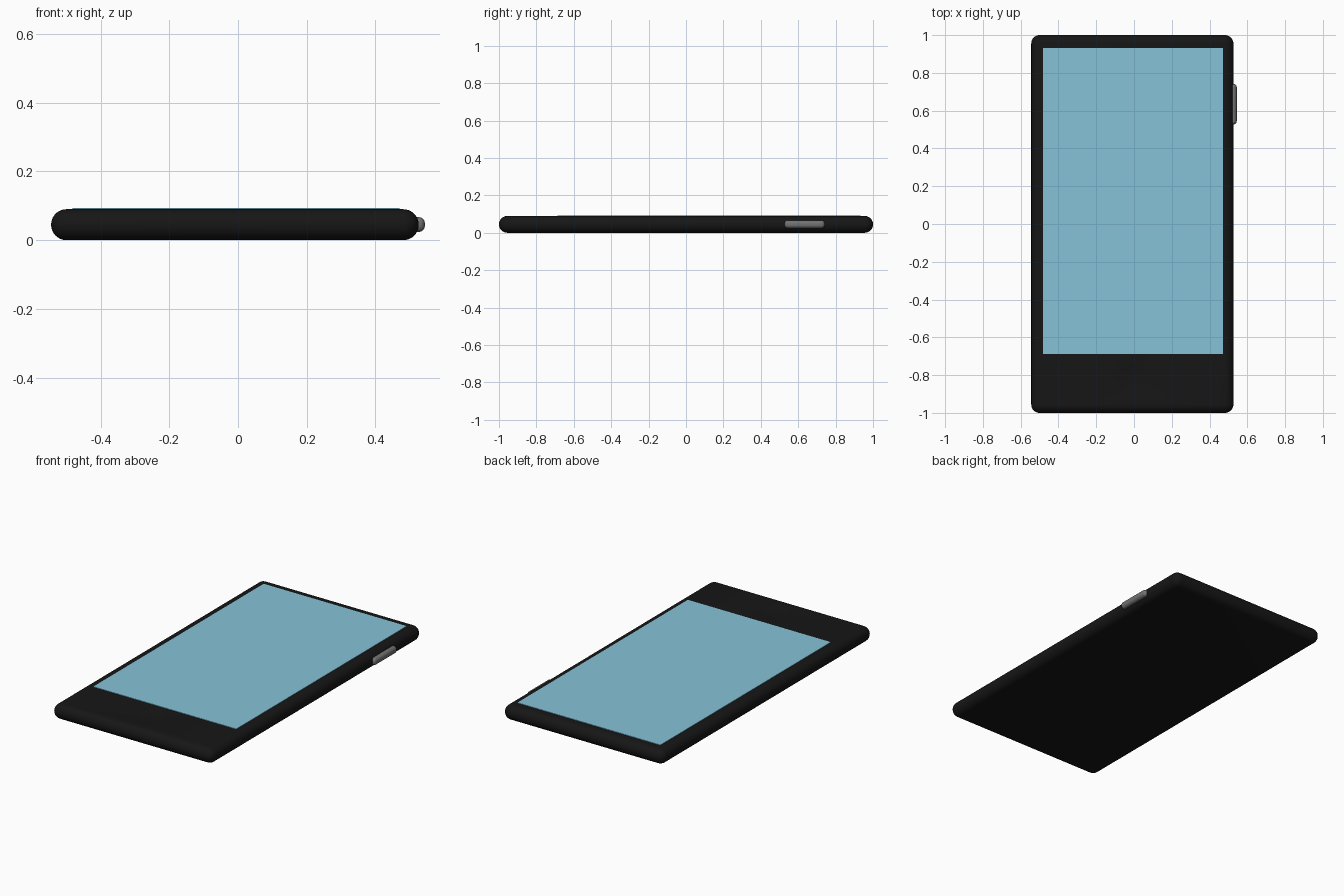
import bpy, bmesh, math
from mathutils import Vector

if "Cube" in bpy.data.objects:
    bpy.data.objects.remove(bpy.data.objects["Cube"])


def material(name, rgb):
    m = bpy.data.materials.new(name)
    m.diffuse_color = (*rgb, 1)
    m.use_nodes = True
    m.node_tree.nodes["Principled BSDF"].inputs["Base Color"].default_value = m.diffuse_color
    return m


def box(name, lo, hi, mat, bevel=0, segments=8):
    """Box between two corners, optionally with rounded edges."""
    lo, hi = Vector(lo), Vector(hi)
    bpy.ops.mesh.primitive_cube_add(size=1, location=(lo + hi) / 2)
    ob = bpy.context.object
    ob.name = name
    ob.scale = hi - lo
    bpy.ops.object.transform_apply(location=False, rotation=False, scale=True)
    ob.data.materials.append(mat)
    if bevel:
        mod = ob.modifiers.new("round", "BEVEL")
        mod.width, mod.segments = bevel, segments
        mod.limit_method = "NONE"
        bpy.ops.object.modifier_apply(modifier=mod.name)
    return ob


black = material("black", (0.008, 0.008, 0.008))
glass = material("glass", (0.24, 0.54, 0.69))
metal = material("metal", (0.17, 0.17, 0.17))

MID = -0.009      # body centre, shifted left by the side button
TOP = 0.09

# Body with fully rounded edges
body = box("body", (-0.544, -1, 0), (0.526, 1, TOP), black, 0.0445, 10)

# Shallow dish for the home button, cut by a spun lens profile
R, DEPTH, N = 0.093, 0.008, 6
bm = bmesh.new()
pts = [(0, -DEPTH)]
pts += [(R * i / N, -DEPTH * (1 - (i / N) ** 2)) for i in range(1, N + 1)]
pts += [(R, 0.03), (0, 0.03)]
vs = [bm.verts.new((x, 0, z)) for x, z in pts]
es = [bm.edges.new(p) for p in zip(vs, vs[1:])]
bmesh.ops.spin(bm, geom=vs + es, cent=(0, 0, 0), axis=(0, 0, 1),
               angle=math.tau, steps=48)
bmesh.ops.remove_doubles(bm, verts=bm.verts, dist=1e-4)
bmesh.ops.recalc_face_normals(bm, faces=bm.faces)
me = bpy.data.meshes.new("home_button_cutter")
bm.to_mesh(me)
bm.free()
me.materials.append(black)
cutter = bpy.data.objects.new("home_button_cutter", me)
bpy.context.collection.objects.link(cutter)
cutter.location = (MID, -0.83, TOP)
cutter.hide_render = True
bpy.context.view_layer.update()

bpy.ops.object.select_all(action="DESELECT")
bpy.context.view_layer.objects.active = body
body.select_set(True)
cut = body.modifiers.new("home_button", "BOOLEAN")
cut.object, cut.operation, cut.solver = cutter, "DIFFERENCE", "EXACT"
bpy.ops.object.modifier_apply(modifier=cut.name)
bpy.data.objects.remove(cutter)

# Screen, standing slightly proud of the body
box("screen", (-0.482, -0.688, 0.08), (0.47, 0.932, 0.093), glass)

# Power button on the right edge
power = box("power_button", (0.49, 0.527, 0.024), (0.544, 0.742, 0.067), metal, 0.018, 6)

for ob in (body, power):
    bpy.ops.object.select_all(action="DESELECT")
    bpy.context.view_layer.objects.active = ob
    ob.select_set(True)
    bpy.ops.object.shade_smooth_by_angle(angle=math.radians(30))
